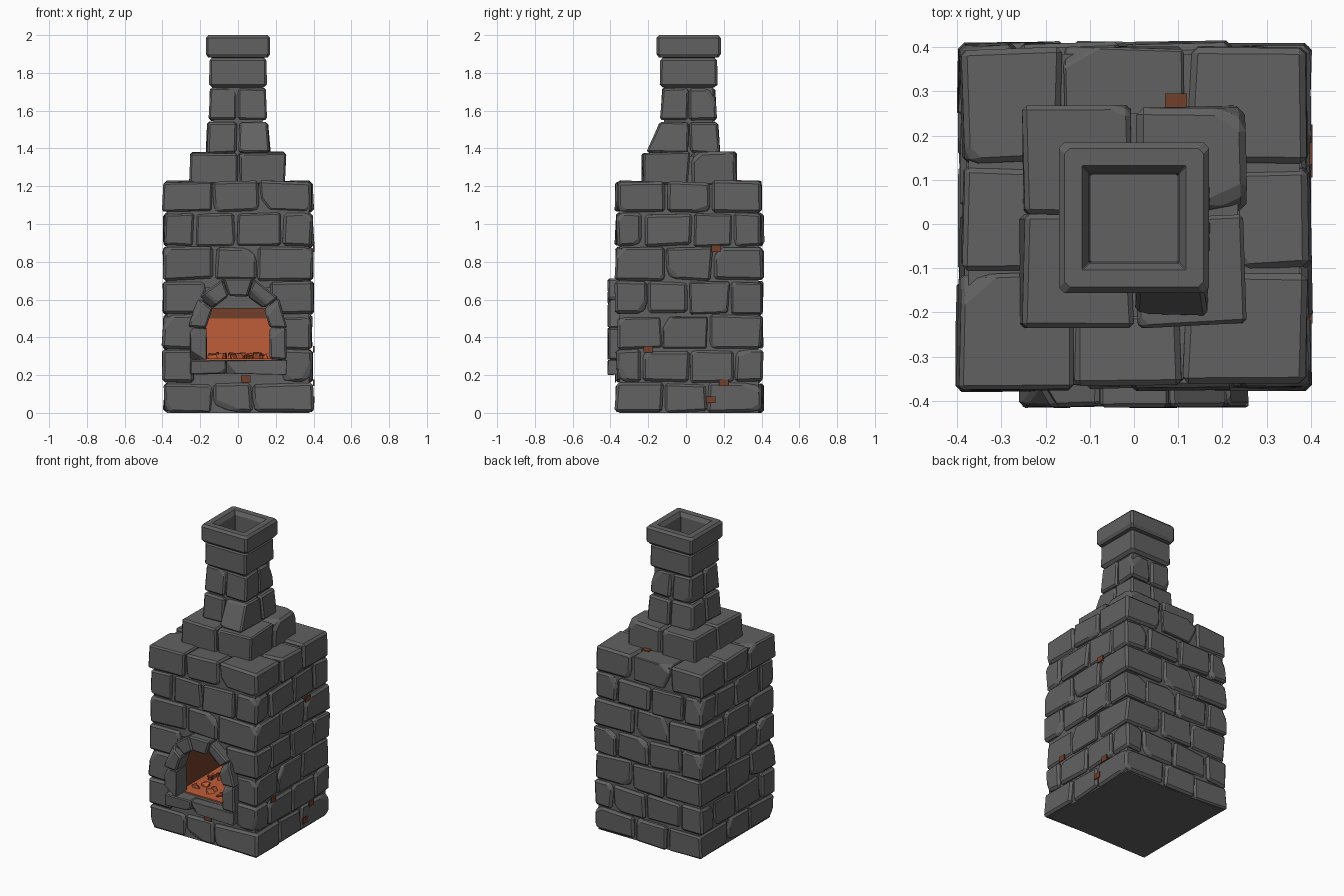
import bpy, bmesh, math, random
from mathutils import Vector

random.seed(7)
if "Cube" in bpy.data.objects:
    bpy.data.objects.remove(bpy.data.objects["Cube"], do_unlink=True)


def material(name, rgb):
    m = bpy.data.materials.new(name)
    m.use_nodes = True
    m.diffuse_color = (*rgb, 1)
    m.node_tree.nodes["Principled BSDF"].inputs["Base Color"].default_value = (*rgb, 1)
    return m


STONE = material("grey stone", (0.12, 0.12, 0.12))
GLOW = material("ember orange", (0.52, 0.11, 0.04))
SOOT = material("scorched brown", (0.17, 0.05, 0.025))


def finish(bm, name, mat):
    bmesh.ops.recalc_face_normals(bm, faces=bm.faces[:])
    mesh = bpy.data.meshes.new(name)
    bm.to_mesh(mesh)
    bm.free()
    mesh.materials.append(mat)
    ob = bpy.data.objects.new(name, mesh)
    bpy.context.collection.objects.link(ob)
    return ob


def stone(bm, lo, hi, shape=None, jitter=0.008, bevel=0.014, chips=2):
    """Add one rough block; shape(u, v, w) can replace the box corners."""
    b = bmesh.new()
    bmesh.ops.create_cube(b, size=1)
    for v in b.verts:
        t = v.co + Vector((0.5, 0.5, 0.5))
        if shape:
            v.co = shape(*t)
        else:
            v.co = [lo[i] + (hi[i] - lo[i]) * t[i] for i in range(3)]
        v.co += Vector([random.uniform(-jitter, jitter) for _ in range(3)])
    # Knock off a few corners
    centre = sum((v.co for v in b.verts), Vector()) / len(b.verts)
    for v_co in random.sample([v.co.copy() for v in b.verts], chips):
        d = v_co - centre
        n = Vector([math.copysign(random.uniform(0.3, 1), c) for c in d]).normalized()
        cut = bmesh.ops.bisect_plane(b, geom=b.verts[:] + b.edges[:] + b.faces[:],
                                     plane_co=v_co - n * random.uniform(0.012, 0.035),
                                     plane_no=n, clear_outer=True)
        rim = [g for g in cut["geom_cut"] if isinstance(g, bmesh.types.BMEdge)]
        if rim:
            bmesh.ops.holes_fill(b, edges=rim)
    bmesh.ops.bevel(b, geom=b.edges[:], offset=bevel, segments=1,
                    affect='EDGES', clamp_overlap=True)
    for v in b.verts:
        v.co.z = max(v.co.z, 0)
    tmp = bpy.data.meshes.new("tmp")
    b.to_mesh(tmp)
    b.free()
    bm.from_mesh(tmp)
    bpy.data.meshes.remove(tmp)


def box(name, lo, hi, mat=STONE):
    bm = bmesh.new()
    bmesh.ops.create_cube(bm, size=1)
    for v in bm.verts:
        v.co = [lo[i] + (hi[i] - lo[i]) * (v.co[i] + 0.5) for i in range(3)]
    return finish(bm, name, mat)


# Body courses: rings of stones with alternating joints
X, Y0, Y1, DEPTH, GAP = 0.4, -0.376, 0.41, 0.18, 0.005
levels = [0, 0.16, 0.335, 0.52, 0.70, 0.88, 1.06, 1.23]
door_edge = {1: 0.23, 2: 0.20, 3: 0.17}


def course(index, z0, z1):
    bm = bmesh.new()

    def lay(x0, x1, y0, y1):
        # Only the outer faces move in or out from stone to stone
        out = random.uniform(-0.008, 0.004)
        x0, x1 = x0 - out * (x0 == -X), x1 + out * (x1 == X)
        y0, y1 = y0 - out * (y0 == Y0), y1 + out * (y1 == Y1)
        stone(bm, (x0 + GAP, y0 + GAP, z0 + GAP), (x1 - GAP, y1 - GAP, z1 - GAP))

    wobble = lambda joints: [j + random.uniform(-0.025, 0.025) for j in joints]
    joints = [-0.25, 0, 0.24] if index % 2 else [-0.14, 0.1]
    sides = [-0.22, 0.02, 0.24] if index % 2 else [-0.11, 0.13]
    ys = wobble(sides)
    front = wobble(joints)
    if index in door_edge:
        front = [-door_edge[index], door_edge[index]]
    for xs, is_front in ((front, True), (wobble(joints), False)):
        cuts = [-X, *xs, X]
        for i, (a, b) in enumerate(zip(cuts, cuts[1:])):
            corner = i in (0, len(cuts) - 2)
            if is_front:
                if corner or index not in door_edge:
                    lay(a, b, Y0, ys[0] if corner else Y0 + DEPTH)
            else:
                lay(a, b, ys[-1] if corner else Y1 - DEPTH, Y1)
    for a, b in zip(ys, ys[1:]):
        lay(-X, DEPTH - X, a, b)
        lay(X - DEPTH, X, a, b)
    finish(bm, f"stone_course_{index + 1}", STONE)


for k, (za, zb) in enumerate(zip(levels, levels[1:])):
    course(k, za, zb)

# Mortar core around the firebox
IX, IB, FZ, CZ = 0.2, 0.1, 0.28, 0.66
CX, CF, CB = X - 0.025, Y0 + 0.025, Y1 - 0.025
box("core_base", (-CX, CF, 0), (CX, CB, FZ))
box("core_top", (-CX, CF, CZ), (CX, CB, 1.21))
box("core_back", (-CX, IB, FZ), (CX, CB, CZ))
for side, name in ((-1, "right"), (1, "left")):
    a, b = sorted((side * IX, side * CX))
    box(f"core_{name}", (a, CF, FZ), (b, IB, CZ))
    a, b = sorted((side * IX, side * (IX - 0.008)))
    box(f"firebox_lining_{name}", (a, -0.3, FZ), (b, IB, CZ), SOOT)

# Firebox glow
box("glowing_back", (-IX, IB - 0.008, FZ), (IX, IB, 0.5), GLOW)
box("scorched_back", (-IX, IB - 0.008, 0.5), (IX, IB, 0.555), SOOT)
box("glowing_floor", (-IX, -0.33, FZ), (IX, IB, FZ + 0.008), GLOW)


def coals(name, mat, count):
    bm = bmesh.new()
    for _ in range(count):
        c = Vector((random.uniform(-0.15, 0.15), random.uniform(-0.28, 0.05), FZ + 0.012))
        s = Vector([random.uniform(0.012, 0.026) for _ in range(3)])
        stone(bm, c - s, c + s, bevel=0.004, chips=1)
    finish(bm, name, mat)


coals("glowing_coals", GLOW, 26)
coals("charred_coals", SOOT, 12)

# Door surround: sill, jambs and arch stones
ROUND_Z, R_IN, R_OUT, FACE = 0.45, 0.168, 0.262, -0.414
bm = bmesh.new()
for a, b in ((-0.255, -0.06), (-0.06, 0.255)):
    stone(bm, (a, FACE, 0.205), (b, -0.3, FZ), jitter=0.005, bevel=0.01)
for side in (-1, 1):
    a, b = sorted((side * R_IN, side * 0.255))
    stone(bm, (a, FACE, FZ + 0.003), (b, -0.3, ROUND_Z), jitter=0.004, bevel=0.01)
STEPS = 5
for i in range(STEPS):
    def wedge(u, v, w):
        angle = math.pi * (i + u * 0.98) / STEPS
        r = R_IN + (R_OUT - R_IN) * w
        return Vector((r * math.cos(angle), FACE + 0.114 * v,
                       ROUND_Z + 1.04 * r * math.sin(angle)))
    stone(bm, None, None, wedge, jitter=0.003, bevel=0.009, chips=1)
finish(bm, "door_surround", STONE)

# Stepped shoulder above the body
bm = bmesh.new()
for xa, xb in ((-0.258, 0), (0, 0.258)):
    for ya, yb in ((-0.235, 0.02), (0.02, 0.272)):
        stone(bm, (xa + GAP, ya + GAP, 1.205), (xb - GAP, yb - GAP, 1.38), bevel=0.016)
finish(bm, "shoulder_stones", STONE)
box("shoulder_core", (-0.235, -0.21, 1.2), (0.235, 0.25, 1.36))

# Chimney shaft: two courses of four stones, the lower one with a sloped front
MID = 0.014
bm = bmesh.new()
for z0, z1, half, slope in ((1.37, 1.545, 0.168, 0.06), (1.545, 1.725, 0.152, 0)):
    for sx in (-1, 1):
        for sy in (-1, 1):
            def quarter(u, v, w):
                reach = half - 0.008 * w
                lean = slope * (1 - w) if (sx > 0 > sy) else 0
                return Vector((sx * (0.005 + (reach - 0.005) * u),
                               MID + sy * (0.005 + (reach + lean - 0.01) * v),
                               z0 + GAP + (z1 - z0 - 2 * GAP) * w))
            stone(bm, None, None, quarter, jitter=0.006, bevel=0.013)
finish(bm, "chimney_stones", STONE)
box("chimney_core", (-0.13, MID - 0.13, 1.36), (0.13, MID + 0.13, 1.74))

# Hollow chimney top: square profile swept over shaft, cap and flue
profile = [(0.135, 1.722), (0.153, 1.738), (0.151, 1.865), (0.138, 1.88),
           (0.158, 1.882), (0.170, 1.9), (0.170, 1.985), (0.157, 2.0),
           (0.118, 2.0), (0.102, 1.975), (0.098, 1.76)]
bm = bmesh.new()
rings = []
for half, z in profile:
    cut = 0.012 if half > 0.13 else 0.002
    ring = []
    for sx, sy in ((1, 1), (-1, 1), (-1, -1), (1, -1)):
        pair = [(half, half - cut), (half - cut, half)]
        for px, py in (pair if sx * sy > 0 else pair[::-1]):
            ring.append(bm.verts.new((sx * px, MID + sy * py, z)))
    rings.append(ring)
for low, high in zip(rings, rings[1:]):
    for i in range(8):
        j = (i + 1) % 8
        bm.faces.new((low[i], low[j], high[j], high[i]))
bm.faces.new(rings[0][::-1])
bm.faces.new(rings[-1])
finish(bm, "chimney_cap", STONE)

# Rusty stains showing in the joints
stains = [("front", 0.04, 0.18), ("side", 0.13, 0.07), ("side", 0.2, 0.16),
          ("side", -0.2, 0.337), ("side", 0.16, 0.87)]
for place, p, z in stains:
    if place == "front":
        box("stain_front", (p - 0.025, Y0 - 0.001, z - 0.018), (p + 0.025, Y0 + 0.006, z + 0.018), SOOT)
    else:
        box("stain_side", (X - 0.003, p - 0.025, z - 0.018), (X + 0.004, p + 0.025, z + 0.018), SOOT)
box("stain_back_ledge", (0.07, 0.26, 1.22), (0.12, 0.295, 1.232), SOOT)
